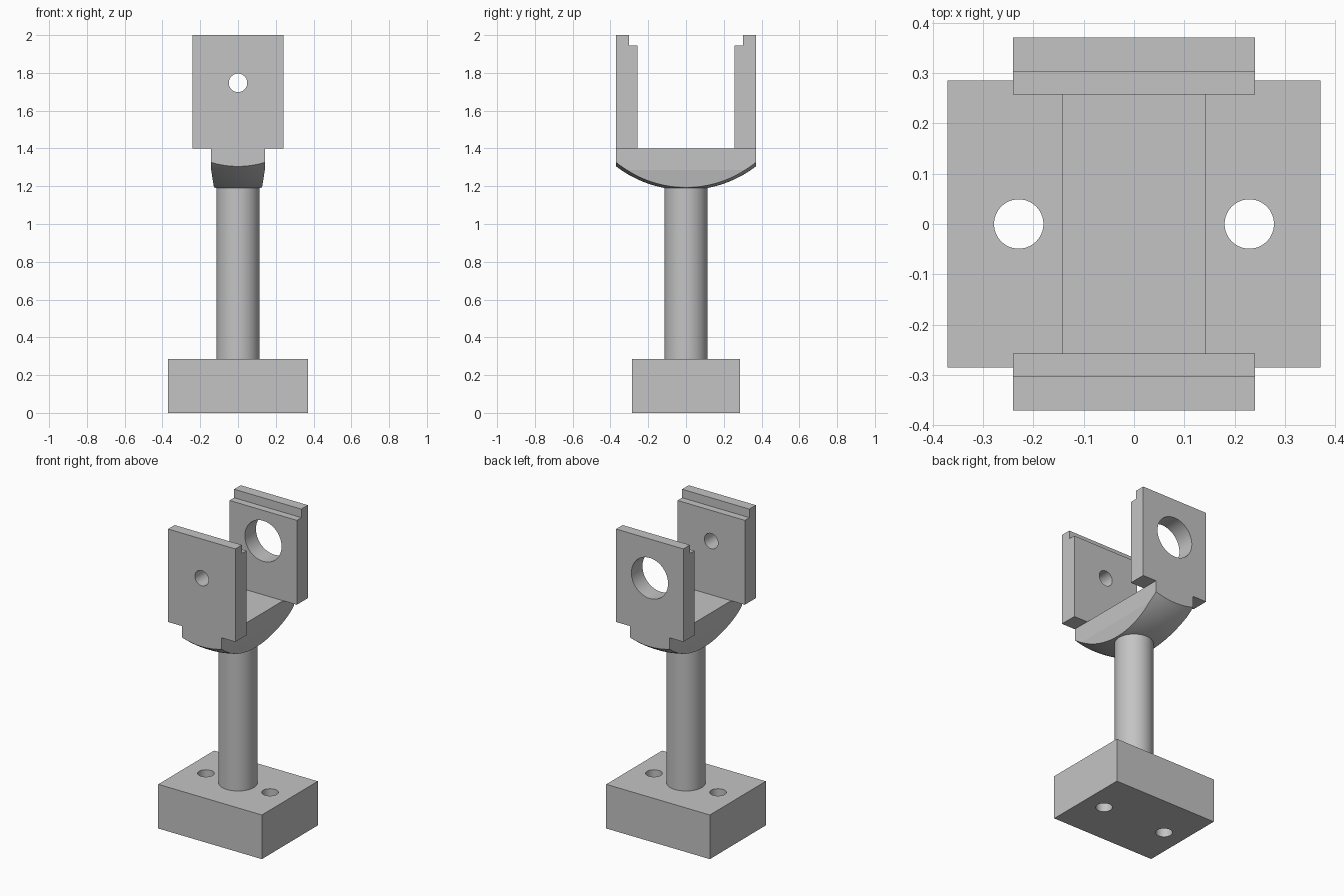
import bpy, bmesh, math
from mathutils import Vector

if "Cube" in bpy.data.objects:
    bpy.data.objects.remove(bpy.data.objects["Cube"], do_unlink=True)

grey = bpy.data.materials.new("light_grey")
grey.use_nodes = True
grey.diffuse_color = (0.55, 0.55, 0.55, 1)
grey.node_tree.nodes["Principled BSDF"].inputs["Base Color"].default_value = grey.diffuse_color


def finish(obj, name):
    obj.name = obj.data.name = name
    obj.data.materials.clear()
    obj.data.materials.append(grey)
    return obj


def prism(name, points, extrude):
    """Extrude a closed planar outline along a vector."""
    bm = bmesh.new()
    face = bm.faces.new([bm.verts.new(p) for p in points])
    geom = bmesh.ops.extrude_face_region(bm, geom=[face])["geom"]
    verts = [g for g in geom if isinstance(g, bmesh.types.BMVert)]
    bmesh.ops.translate(bm, verts=verts, vec=Vector(extrude))
    bmesh.ops.recalc_face_normals(bm, faces=bm.faces)
    mesh = bpy.data.meshes.new(name)
    bm.to_mesh(mesh)
    bm.free()
    obj = bpy.data.objects.new(name, mesh)
    bpy.context.collection.objects.link(obj)
    return finish(obj, name)


def cylinder(name, radius, depth, location, rotation=(0, 0, 0)):
    bpy.ops.mesh.primitive_cylinder_add(vertices=64, radius=radius, depth=depth,
                                        location=location, rotation=rotation)
    return finish(bpy.context.object, name)


def select(obj):
    bpy.ops.object.select_all(action='DESELECT')
    obj.select_set(True)
    bpy.context.view_layer.objects.active = obj


def boolean(obj, cutter, operation='DIFFERENCE'):
    """Apply a boolean and remove its cutter."""
    select(obj)
    mod = obj.modifiers.new("cut", 'BOOLEAN')
    mod.operation = operation
    mod.solver = 'EXACT'
    mod.object = cutter
    bpy.ops.object.modifier_apply(modifier=mod.name)
    bpy.data.objects.remove(cutter, do_unlink=True)


# Base block with two bolt holes
base_x, base_y, base_top = 0.37, 0.285, 0.285
base = prism("base_block", [(-base_x, -base_y, 0), (base_x, -base_y, 0),
                            (base_x, base_y, 0), (-base_x, base_y, 0)], (0, 0, base_top))
for side in (-1, 1):
    boolean(base, cylinder("bolt_hole", 0.049, 1, (side * 0.229, 0, 0.14)))

# Round column
post_bottom, post_top = 0.28, 1.2
post = cylinder("column", 0.114, post_top - post_bottom, (0, 0, (post_bottom + post_top) / 2))

# Cradle: tapered bar rounded underneath by a sphere
half, reach, seat = 0.142, 0.37, 1.4
right = [(0.124, 1.15), (0.125, 1.18), (half, 1.285), (half, seat)]
outline = right + [(-x, z) for x, z in reversed(right)]
cradle = prism("cradle", [(x, -reach, z) for x, z in outline], (0, 2 * reach, 0))
ball = 0.61
bpy.ops.mesh.primitive_uv_sphere_add(segments=128, ring_count=96, radius=ball,
                                     location=(0, 0, 1.18 + ball))
boolean(cradle, finish(bpy.context.object, "rounding_ball"), 'INTERSECT')

# Stepped fork plates: small hole in front, large hole behind
profile = [(reach, seat), (0.257, seat), (0.257, 1.945), (0.303, 1.945), (0.303, 2), (reach, 2)]
plate_half = 0.24
plates = []
for name, side, hole in (("front_plate", -1, 0.049), ("back_plate", 1, 0.131)):
    plate = prism(name, [(-plate_half, side * y, z) for y, z in profile], (2 * plate_half, 0, 0))
    boolean(plate, cylinder("pin_hole", hole, 0.4, (0, side * 0.31, 1.747), (math.pi / 2, 0, 0)))
    plates.append(plate)

# Smooth round surfaces, keep edges sharp
for obj in [base, post, cradle] + plates:
    select(obj)
    bpy.ops.object.shade_smooth_by_angle(angle=math.radians(20 if obj is not cradle else 8))
